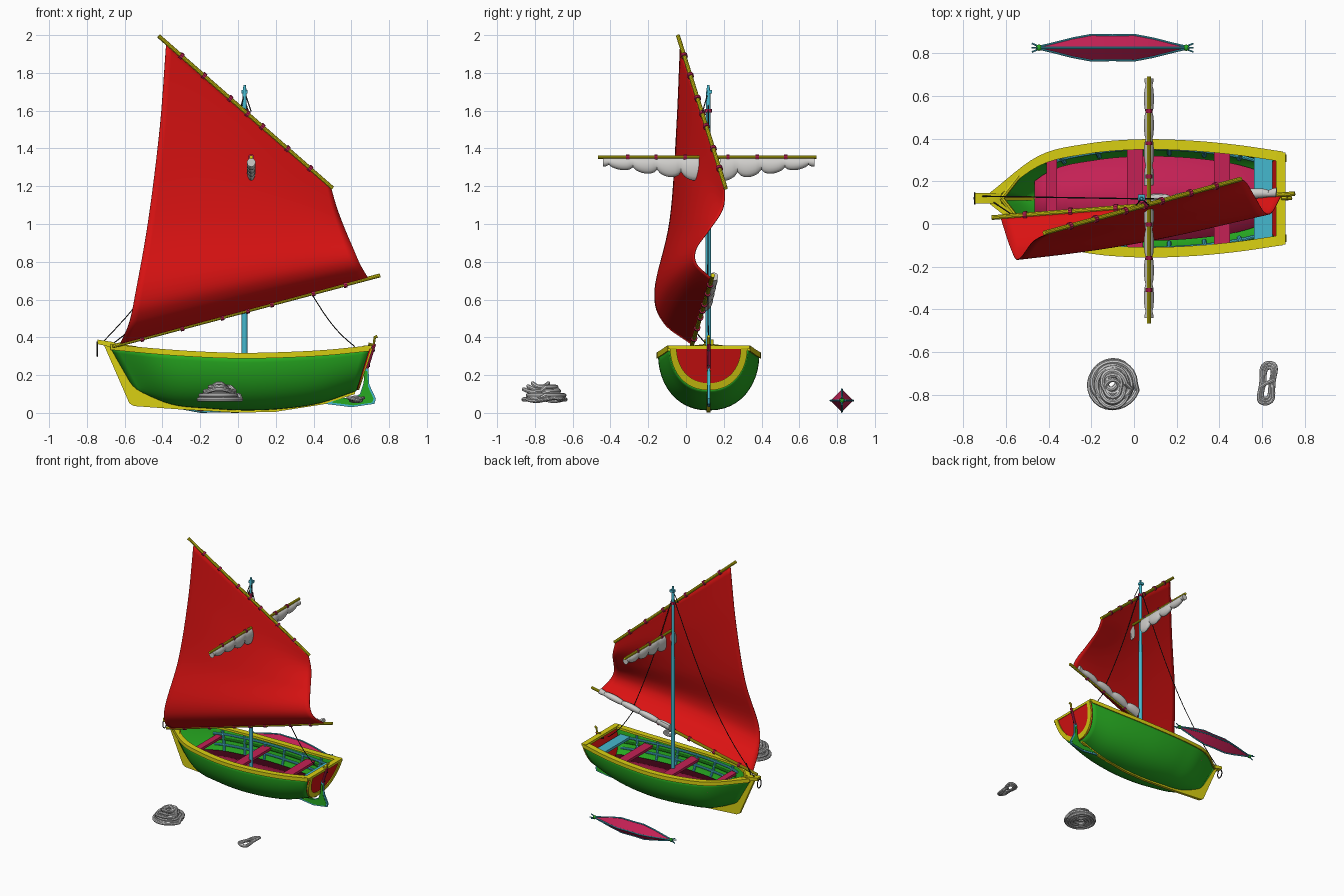
import bpy, bmesh, math
from mathutils import Vector as V

if "Cube" in bpy.data.objects:
    bpy.data.objects.remove(bpy.data.objects["Cube"])
YC = 0.12  # boat centre line

COL = dict(red=(.70, .006, .006), green=(.02, .40, .015), yellow=(.70, .63, .006),
           cyan=(.06, .48, .62), crimson=(.55, .015, .09), cloth=(.62, .61, .59), black=(.02, .02, .02))
MATS = {}
for k, c in COL.items():
    MATS[k] = bpy.data.materials.new(k)
    MATS[k].diffuse_color = (*c, 1)


def finish(name, me, mat, thick=0, off=0):
    ob = bpy.data.objects.new(name, me)
    bpy.context.collection.objects.link(ob)
    me.materials.clear()
    if mat:
        me.materials.append(MATS[mat])
    bm = bmesh.new()
    bm.from_mesh(me)
    bmesh.ops.recalc_face_normals(bm, faces=bm.faces)
    bm.to_mesh(me)
    bm.free()
    me.shade_smooth()
    me.set_sharp_from_angle(angle=math.radians(35))
    if thick:
        m = ob.modifiers.new("thickness", 'SOLIDIFY')
        m.thickness, m.offset = thick, off
    return ob


def loft(name, rows, mat, closed=False, caps=False, thick=0, off=0):
    n, vs, fs = len(rows[0]), [p for r in rows for p in r], []
    for i in range(len(rows) - 1):
        for j in range(n if closed else n - 1):
            k = (j + 1) % n
            fs.append((i*n + j, i*n + k, (i+1)*n + k, (i+1)*n + j))
    if caps:
        fs += [tuple(range(n))[::-1], tuple(range(len(vs) - n, len(vs)))]
    me = bpy.data.meshes.new(name)
    me.from_pydata(vs, [], fs)
    return finish(name, me, mat, thick, off)


def tube(name, pts, r, mat, cyclic=False, res=2):
    cu = bpy.data.curves.new(name, 'CURVE')
    cu.dimensions, cu.bevel_depth, cu.bevel_resolution, cu.use_fill_caps = '3D', r, res, True
    sp = cu.splines.new('POLY')
    sp.points.add(len(pts) - 1)
    for p, q in zip(sp.points, pts):
        p.co = (*q, 1)
    sp.use_cyclic_u = cyclic
    tmp = bpy.data.objects.new("tmp", cu)
    me = bpy.data.meshes.new_from_object(tmp)
    bpy.data.objects.remove(tmp)
    return finish(name, me, mat)


def spline(pts, t):
    """Catmull-Rom through evenly spaced numbers or vectors."""
    n = len(pts) - 1
    i = min(int(t * n), n - 1)
    f = t * n - i
    b, c = pts[i], pts[i+1]
    a = pts[i-1] if i else b*2 - c
    d = pts[i+2] if i + 2 <= n else c*2 - b
    return b + (c - a)*(.5*f) + (a*2 - b*5 + c*4 - d)*(.5*f*f) + (b*3 - a - c*3 + d)*(.5*f**3)


def plate(name, prof, y, th, mat):
    return loft(name, [[(x, y + s*th/2, z) for x, z in prof] for s in (-1, 1)], mat, True, True)


def box(name, x0, x1, y0, y1, z0, z1, mat):
    return plate(name, [(x0, z0), (x1, z0), (x1, z1), (x0, z1)], (y0 + y1)/2, y1 - y0, mat)


# hull form: s runs bow to stern, a is the girth angle (-90..90 deg)
def form(s):
    return (spline([.012, .185, .242, .262, .258, .238, .205], s), spline([.13, .05, .028, .018, .026, .055, .12], s),
            spline([.350, .328, .312, .304, .308, .320, .343], s))


def hull(s, a, k=1.0):
    b, zb, zs = form(s)
    h = 1 - math.cos(a)
    x = (-.55 + 1.175*s)*(1 - h) + (-.675 + 1.372*s)*h
    return V((x, YC + k*b*math.copysign(abs(math.sin(a))**.9, a), zb + (zs - zb)*h))


def angle_at(s, z):
    b, zb, zs = form(s)
    return math.acos(max(0, min(1, 1 - (z - zb)/(zs - zb))))


H = math.pi/2
S = [i/36 for i in range(37)]
loft("hull", [[hull(s, -H + H*j/12) for j in range(25)] for s in S], 'green', thick=.010)

# keel and stem
low = [(-.71, .36), (-.575, .05), (-.55, .036), (-.3, .018), (0, .001), (.2, .006), (.45, .045), (.62, .10)]
plate("keel_and_stem", low + [(.62, .13), (.4, .06), (0, .03), (-.3, .045), (-.47, .10), (-.655, .36)], YC, .022, 'yellow')
plate("stem_head", [(-.745, .365), (-.66, .345), (-.62, .355), (-.66, .375), (-.745, .388)], YC, .05, 'yellow')

# gunwales, inner stringers, ribs
for side in (-1, 1):
    rows = []
    for s in S:
        p = hull(s, side*H)
        w = min(.034, abs(p.y - YC))
        rows.append([p + V((0, side*dy, dz)) for dy, dz in ((.014, -.016), (.014, .014), (-w, .014), (-w, -.004))])
    loft("gunwale", rows, 'yellow', True, True)
    for z, c in ((.20, 'cyan'), (.24, 'green'), (.275, 'cyan')):
        tube("stringer", [hull(s, side*angle_at(s, z), .95) for s in S[6:36]], .009, c)
    for i in range(6):
        s = .22 + i*.13
        tube("rib", [hull(s, side*(.95 + .55*j/8), .95) for j in range(9)], .010, 'cyan')
    tube("bow_breasthook", [hull(.10, side*H, .85) + V((0, 0, .004)), V((-.62, YC, .352))], .012, 'yellow')

# transom with border
tr = [hull(1, -H + H*j/12) for j in range(25)]
ct = V((tr[0].x, YC, tr[0].z))
loft("transom", [[p + V((d, 0, 0)) for p in tr] for d in (-.008, .008)], 'red', True, True)
loft("transom_border", [[ct.lerp(p, f) + V((d, 0, 0)) for p in tr]
                        for f, d in ((1, -.004), (1, .016), (.83, .016), (.83, -.004))], 'yellow')
box("transom_cap", .665, .708, YC - .215, YC + .215, .338, .357, 'yellow')

# floor boards
fl = [.10 + .88*i/24 for i in range(25)]
loft("floor", [[hull(s, d*angle_at(s, .16), .86) for d in (-1, 1)] for s in fl], 'crimson', thick=.012)

# benches
for x, z, w, c, n in ((-.385, .255, .05, 'crimson', "bow_seat"), (.005, .245, .075, 'crimson', "mast_seat"),
                      (.412, .25, .075, 'crimson', "aft_seat"), (.605, .28, .085, 'cyan', "stern_seat")):
    s = (x + .645)/1.32
    half = abs(hull(s, angle_at(s, z)).y - YC) - .008
    box(n, x - w/2, x + w/2, YC - half, YC + half, z - .01, z + .01, c)

# mast
MX, MY = .035, .118
loft("mast", [[(MX + r*math.cos(i*math.pi/8), MY + r*math.sin(i*math.pi/8), z) for i in range(16)]
              for r, z in ((.016, .10), (.015, .8), (.011, 1.70), (.006, 1.735))], 'cyan', True, True)
box("mast_head_block", MX - .016, MX + .016, MY - .008, MY + .02, 1.69, 1.71, 'cyan')
tube("mast_band", [(MX, MY, 1.59), (MX, MY, 1.61)], .02, 'crimson')

# yard and boom with lashing bands
Y0, Y1 = V((-.42, -.042, 1.995)), V((.50, .21, 1.19))
B0, B1 = V((-.665, .03, .352)), V((.752, .142, .728))


def spar(name, p, q, bands, r=.011):
    tube(name, [p, q], r, 'yellow', res=3)
    d = (q - p).normalized()
    for t in bands:
        c = p.lerp(q, t)
        tube(name + "_band", [c - d*.009, c + d*.009], r*1.6, 'crimson', res=3)


spar("yard", Y0, Y1, (.13, .26, .41, .51, .595, .74, .87))
spar("boom", B0, B1, (.11, .26, .41, .505, .595, .75, .87))

# main sail, interpolated between its two side edges
left = [V(p) for p in ((-.38, -.03, 1.955), (-.415, -.05, 1.5), (-.475, -.085, 1.02),
                       (-.54, -.165, .65), (-.575, -.12, .48), (-.625, .03, .362))]
right = [V(p) for p in ((.49, .207, 1.20), (.525, .195, 1.08), (.567, .125, .97),
                        (.61, .055, .87), (.645, .055, .79), (.69, .135, .712))]
rows = []
for j in range(41):
    v = j/40
    a, b = spline(left, v), spline(right, v)
    rows.append([a.lerp(b, u/30) + V((0, -.03*math.sin(math.pi*u/30)*math.sin(math.pi*v), 0)) for u in range(31)])
loft("main_sail", rows, 'red', thick=.004)


# furled cloth: scalloped bundle hanging along a spar
def furl(name, p, q, down, width, h0, h1, n):
    rows, m = [], n*8
    side = (q - p).cross(down).normalized()
    for i in range(m + 1):
        t = i/m
        f = .68 + .32*abs(math.sin(math.pi*(n*t + .25)))**.6
        h, w = (h0 + (h1 - h0)*t)*f, width*f
        c = p.lerp(q, t) + down*(h/2)
        rows.append([c + down*(h/2*math.cos(k*math.pi/7)) + side*(w*math.sin(k*math.pi/7)) for k in range(14)])
    loft(name, rows, 'cloth', True, True)


X, Z = .07, 1.35
spar("cross_yard", V((X, -.465, Z + .004)), V((X, .69, Z + .004)), (.135, .265, .40, .595, .73, .86), .010)
furl("furled_sail_left", V((X, .07, Z)), V((X, -.44, Z)), V((0, 0, -1)), .024, .125, .05, 4)
furl("furled_sail_right", V((X, .18, Z)), V((X, .68, Z)), V((0, 0, -1)), .024, .125, .05, 4)
furl("furled_sail_boom", B0.lerp(B1, .51), B0.lerp(B1, .94), V((0, .5, .6)).normalized(), .024, .075, .045, 4)


# rigging
def line(name, p, q, sag=0.0):
    tube(name, [V(p).lerp(V(q), i/12) - V((0, 0, sag*math.sin(math.pi*i/12))) for i in range(13)], .003, 'black', res=1)


line("forestay", (MX, MY, 1.66), (-.72, .13, .37), .16)
line("topping_lift", (MX, MY, 1.66), (.40, .115, .64), .05)
line("main_sheet", (.39, .115, .63), (.62, .12, .35), .03)
line("tack_line", (-.58, .05, .43), (-.67, .11, .36))
for dx in (-.025, .035):
    line("halyard", (MX, MY, 1.70), (MX + dx, MY - .03, 1.595))
tube("bow_ring", [(-.745, YC + .025*math.cos(i*.4488), .335 + .035*math.sin(i*.4488)) for i in range(14)], .004, 'black', True)
tube("bow_pin", [(-.75, YC, .372), (-.68, YC, .372)], .006, 'black')

# rudder
blade = [(.672, .255), (.69, .25), (.695, .15), (.73, .075), (.722, .048), (.60, .03), (.46, .048),
         (.50, .075), (.60, .078), (.645, .10), (.665, .16)]
plate("rudder_edge", blade, YC, .012, 'cyan')
mid = V((.66, .085))
plate("rudder_blade", [tuple(mid.lerp(V(p), .82)) for p in blade], YC, .018, 'green')
tube("rudder_stock", [(.682, YC, .235), (.722, YC, .365)], .009, 'crimson')
tube("tiller", [(.69, YC, .365), (.718, YC, .36), (.724, YC, .40), (.738, YC, .405)], .008, 'yellow')
for z in (.25, .33):
    tube("rudder_hinge", [(.66, YC, z), (.70 + (z - .25)*.3, YC, z)], .006, 'black')

# four-sided float beside the boat
FY, FZ, FX = .825, .065, -.10
prof = [(-.34, .006), (-.28, .020), (-.19, .043), (-.10, .060), (0, .058), (.10, .060), (.19, .043), (.28, .020), (.34, .006)]
ring = ((0, 1), (1, 0), (0, -1), (-1, 0))
loft("float_body", [[(FX + x, FY + r*a, FZ + r*b) for a, b in ring] for x, r in prof], 'crimson', True, True)
for a, b in ring:
    tube("float_rib", [(FX + x, FY + r*a, FZ + r*b) for x, r in prof], .005, 'cyan')
    for e in (-1, 1):
        tube("float_tip", [(FX + e*.33, FY, FZ), (FX + e*.378, FY + .02*a, FZ + .02*b)], .004, 'cyan')
for e in (-1, 1):
    bpy.ops.mesh.primitive_uv_sphere_add(segments=12, ring_count=8, radius=.015, location=(FX + e*.345, FY, FZ))
    bpy.context.object.name = "float_knob"
    bpy.context.object.data.materials.append(MATS['green'])

# large rope coil: stacked spirals, narrowing upward
pts = []
for lay, (r0, r1) in enumerate(((.118, .03), (.104, .03), (.084, .025), (.06, .02))):
    turns = max(2, round((r0 - r1)/.02))
    for i in range(turns*24):
        f = i/(turns*24)
        f = f if lay % 2 else 1 - f
        t = i*math.tau/24
        r = r0 + (r1 - r0)*f + .003*math.sin(2.3*t + lay)
        pts.append((-.10 + r*math.cos(t), -.745 + 1.04*r*math.sin(t), .071 + lay*.022))
tube("rope_coil", pts, .012, None)
for k in range(3):
    r = .034 + k*.02
    tube("rope_coil_loop", [(-.10 + r*math.cos(i*.2618), -.77 + 1.2*r*math.sin(i*.2618),
                             .147 - k*.016 - .01*math.cos(i*.2618*2)) for i in range(24)], .011, None, True)

# small rope hank: nested waisted loops with a crossing strand
for k in range(3):
    w, l = .024 + k*.012, .072 + k*.012
    tube("rope_hank", [(.624 + w*math.sin(t)*(.62 + .75*math.cos(t)**2) + .010*math.cos(t),
                        -.745 + l*math.cos(t), .068 + .008*math.sin(2*t) + k*.002)
                       for t in (i*math.tau/48 for i in range(48))], .0085, None, True)
tube("rope_hank_cross", [(.59, -.765, .075), (.62, -.745, .085), (.655, -.73, .075)], .0085, None)

for m in bpy.data.materials:
    if m.users and not m.is_grease_pencil:
        m.use_nodes = True
        m.node_tree.nodes["Principled BSDF"].inputs["Base Color"].default_value = m.diffuse_color
